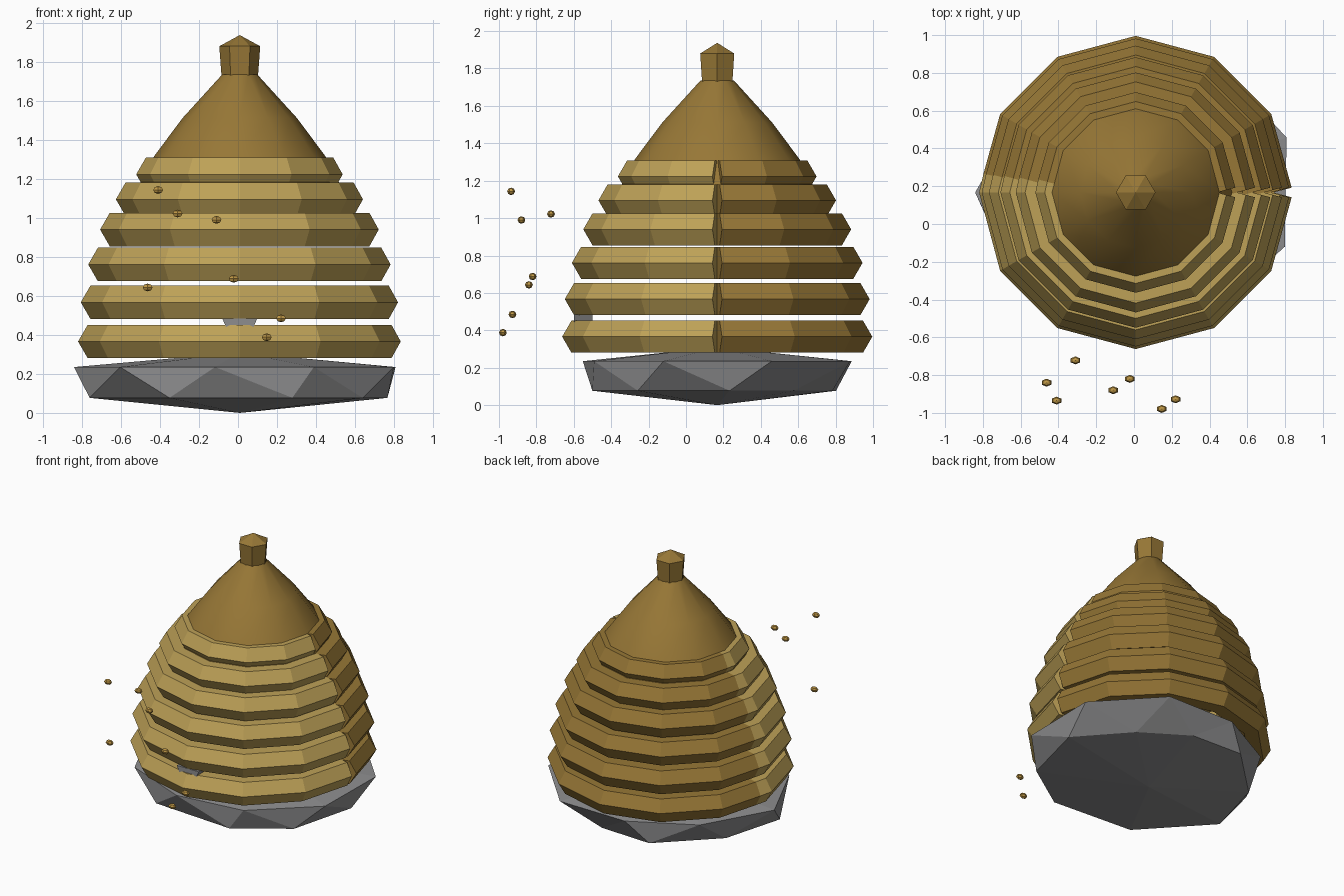
import bpy, bmesh, math
from mathutils import Vector, Matrix

if "Cube" in bpy.data.objects:
    bpy.data.objects.remove(bpy.data.objects["Cube"])

CX, CY = 0.009, 0.167      # hive axis


def material(name, rgb):
    m = bpy.data.materials.new(name)
    m.diffuse_color = (*rgb, 1)
    m.use_nodes = True
    m.node_tree.nodes["Principled BSDF"].inputs["Base Color"].default_value = m.diffuse_color
    return m


LIGHT = material("light straw", (0.51, 0.355, 0.095))
DARK = material("dark straw", (0.31, 0.185, 0.037))
STONE = material("grey stone", (0.27, 0.27, 0.275))
GOLD = material("bee gold", (0.52, 0.31, 0.06))


def finish(name, bm, mats, smooth=False):
    bmesh.ops.recalc_face_normals(bm, faces=bm.faces)
    me = bpy.data.meshes.new(name)
    bm.to_mesh(me)
    bm.free()
    for m in mats:
        me.materials.append(m)
    for p in me.polygons:
        p.use_smooth = smooth
    ob = bpy.data.objects.new(name, me)
    bpy.context.collection.objects.link(ob)
    return ob


def bridge(bm, a, b):
    """Quads between two closed loops of equal length."""
    n = len(a)
    return [bm.faces.new((a[i], a[(i + 1) % n], b[(i + 1) % n], b[i])) for i in range(n)]


def lathe(bm, profile, sides):
    """Revolve (radius, z) points around the hive axis; radius 0 closes the end."""
    prev = None
    for r, z in profile:
        if r == 0:
            tip = bm.verts.new((CX, CY, z))
            for i in range(sides):
                bm.faces.new((prev[i], prev[(i + 1) % sides], tip))
            continue
        loop = [bm.verts.new((CX + r * math.cos(2 * math.pi * i / sides),
                              CY + r * math.sin(2 * math.pi * i / sides), z)) for i in range(sides)]
        if prev:
            bridge(bm, prev, loop)
        prev = loop


# Straw coils: open twelve-sided hexagonal tubes with a seam on the right
def coil(name, outer, z, a=0.099):
    R = outer - a
    path = [Vector((R * math.cos(math.radians(30 * i)), R * math.sin(math.radians(30 * i)), 0))
            for i in range(13)]
    path.insert(6, path[5].lerp(path[6], 0.8))      # where the light straw begins
    bm = bmesh.new()
    loops = []
    for i, p in enumerate(path):
        t = Vector()
        if i > 0:
            t += (p - path[i - 1]).normalized()
        if i < len(path) - 1:
            t += (path[i + 1] - p).normalized()
        t.normalize()
        out = Vector((t.y, -t.x, 0))
        loops.append([bm.verts.new(p + out * a * math.cos(k * math.pi / 3)
                                   + Vector((CX, CY, z + a * math.sin(k * math.pi / 3))))
                      for k in range(6)])
    for i in range(len(loops) - 1):
        for f in bridge(bm, loops[i], loops[i + 1]):
            f.material_index = 0 if i >= 6 else 1   # front light, back dark
    bm.faces.new(loops[0]).material_index = 1
    bm.faces.new(loops[-1])
    finish(name, bm, [LIGHT, DARK])


for n, (outer, z) in enumerate([(0.829, 0.366), (0.815, 0.567), (0.777, 0.761),
                                (0.716, 0.940), (0.635, 1.095), (0.531, 1.223)]):
    coil(f"straw_coil_{n + 1}", outer, z)

# Domed crown
bm = bmesh.new()
lathe(bm, [(0.52, 1.10), (0.51, 1.18), (0.44, 1.315), (0.293, 1.512), (0.09, 1.735)], 12)
finish("crown", bm, [DARK], smooth=True)

# Top knob
bm = bmesh.new()
lathe(bm, [(0.093, 1.72), (0.105, 1.88), (0, 1.937)], 6)
finish("top_knob", bm, [DARK])

# Rough stone base: nine uneven corners, upper ring twisted against the lower
lower = [(5, .76), (42, .61), (78, .63), (113, .69), (157, .70),
         (193, .79), (240, .72), (292, .72), (326, .76)]
upper = [(20, .85), (60, .82), (100, .73), (140, .75), (180, .85),
         (220, .80), (260, .73), (300, .76), (340, .84)]
bm = bmesh.new()


def ring(points, z):
    return [bm.verts.new((CX + r * math.cos(math.radians(d)), CY + r * math.sin(math.radians(d)), z))
            for d, r in points]


lo, up = ring(lower, 0.077), ring(upper, 0.235)
bottom, top = bm.verts.new((CX, CY, 0)), bm.verts.new((CX, CY, 0.31))
for i in range(9):
    j = (i + 1) % 9
    bm.faces.new((lo[i], lo[j], up[i]))
    bm.faces.new((lo[j], up[j], up[i]))
    bm.faces.new((lo[j], lo[i], bottom))
    bm.faces.new((up[i], up[j], top))
finish("stone_base", bm, [STONE])

# Entrance stone between the two lowest coils
bm = bmesh.new()
bmesh.ops.create_cube(bm, size=1)
for v in bm.verts:
    w = 0.18 if v.co.z > 0 else 0.10
    v.co = (CX + v.co.x * w, -0.55 + v.co.y * 0.10, 0.44 + v.co.z * 0.09)
finish("entrance_stone", bm, [STONE])

# Bees hovering in front
bees = [(-.41, -.935, 1.143), (-.31, -.722, 1.022), (-.11, -.88, .99), (-.022, -.82, .688),
        (-.463, -.84, .643), (.22, -.928, .485), (.147, -.979, .388)]
for n, pos in enumerate(bees):
    bm = bmesh.new()
    bmesh.ops.create_uvsphere(bm, u_segments=6, v_segments=4, radius=1,
                              matrix=Matrix.Translation(pos) @ Matrix.Diagonal((.029, .021, .02, 1)))
    finish(f"bee_{n + 1}", bm, [GOLD])
